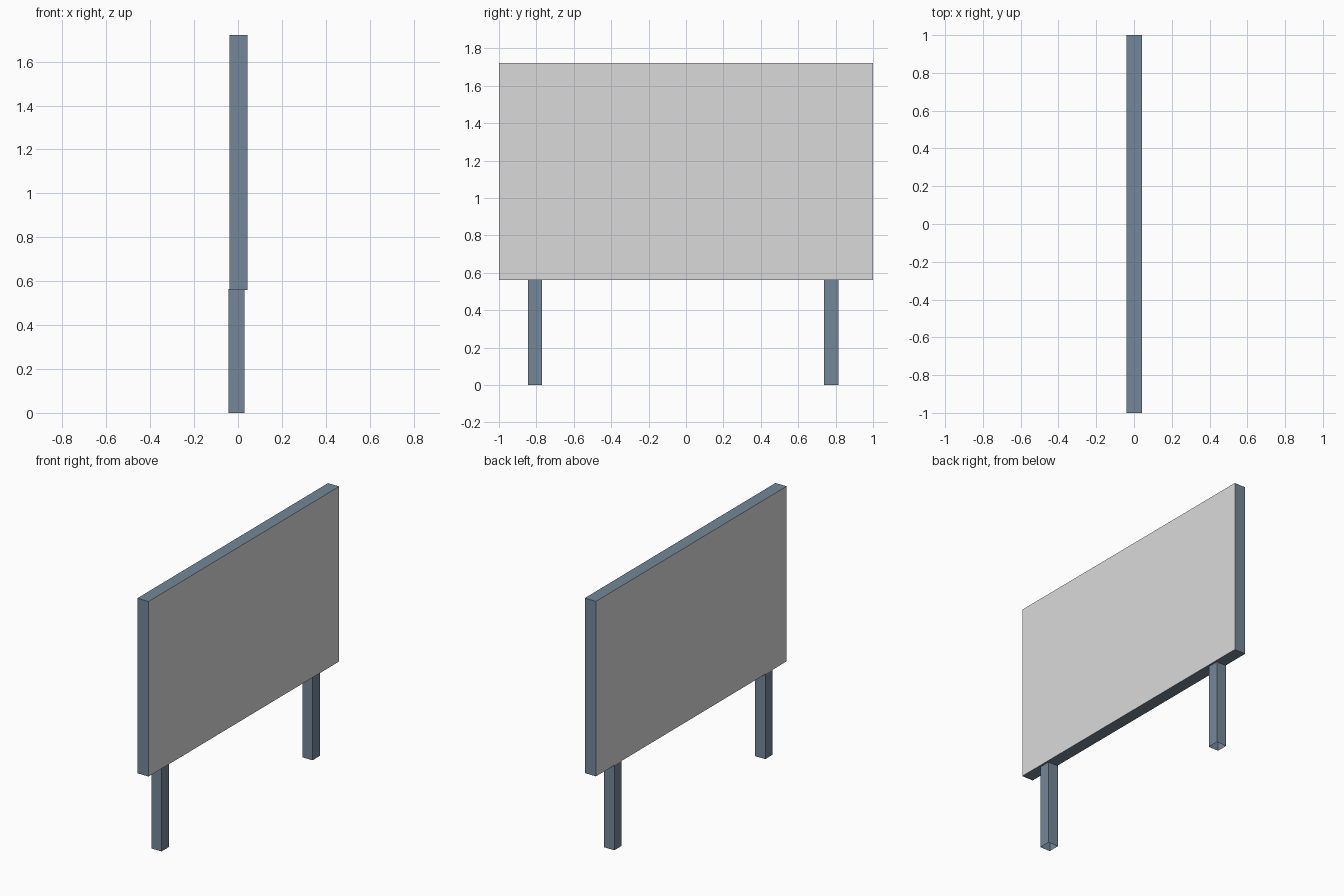
import bpy
import bmesh

if "Cube" in bpy.data.objects:
    bpy.data.objects.remove(bpy.data.objects["Cube"])


def material(name, rgb):
    m = bpy.data.materials.new(name)
    m.diffuse_color = (*rgb, 1.0)
    m.use_nodes = True
    m.node_tree.nodes["Principled BSDF"].inputs["Base Color"].default_value = m.diffuse_color
    return m


steel = material("blue grey steel", (0.175, 0.245, 0.315))
sheet = material("light grey sheet", (0.70, 0.70, 0.70))


def box(name, lo, hi, mats, open_ends=False):
    """Box from its low and high corners; open_ends makes a vertical tube."""
    bm = bmesh.new()
    bmesh.ops.create_cube(bm, size=1)
    for v in bm.verts:
        v.co = [(a + b) / 2 + c * (b - a) for a, b, c in zip(lo, hi, v.co)]
    bm.normal_update()
    if open_ends:
        ends = [f for f in bm.faces if abs(f.normal.z) > 0.5]
        bmesh.ops.delete(bm, geom=ends, context='FACES_ONLY')
    # with a second material, the broad x faces take it
    if len(mats) > 1:
        for f in bm.faces:
            f.material_index = int(abs(f.normal.x) > 0.5)
    me = bpy.data.meshes.new(name)
    bm.to_mesh(me)
    bm.free()
    for m in mats:
        me.materials.append(m)
    ob = bpy.data.objects.new(name, me)
    bpy.context.collection.objects.link(ob)
    return ob


# Sign board: steel rim, light sheets on both broad sides
box("sign_board", (-0.039, -1.0, 0.56), (0.043, 1.0, 1.722), [steel, sheet])

# Square tube legs, open at the ends, set slightly towards -x
for name, y in (("front_leg", -0.807), ("back_leg", 0.777)):
    box(name, (-0.044, y - 0.038, 0.0), (0.03, y + 0.038, 0.564), [steel], open_ends=True)
